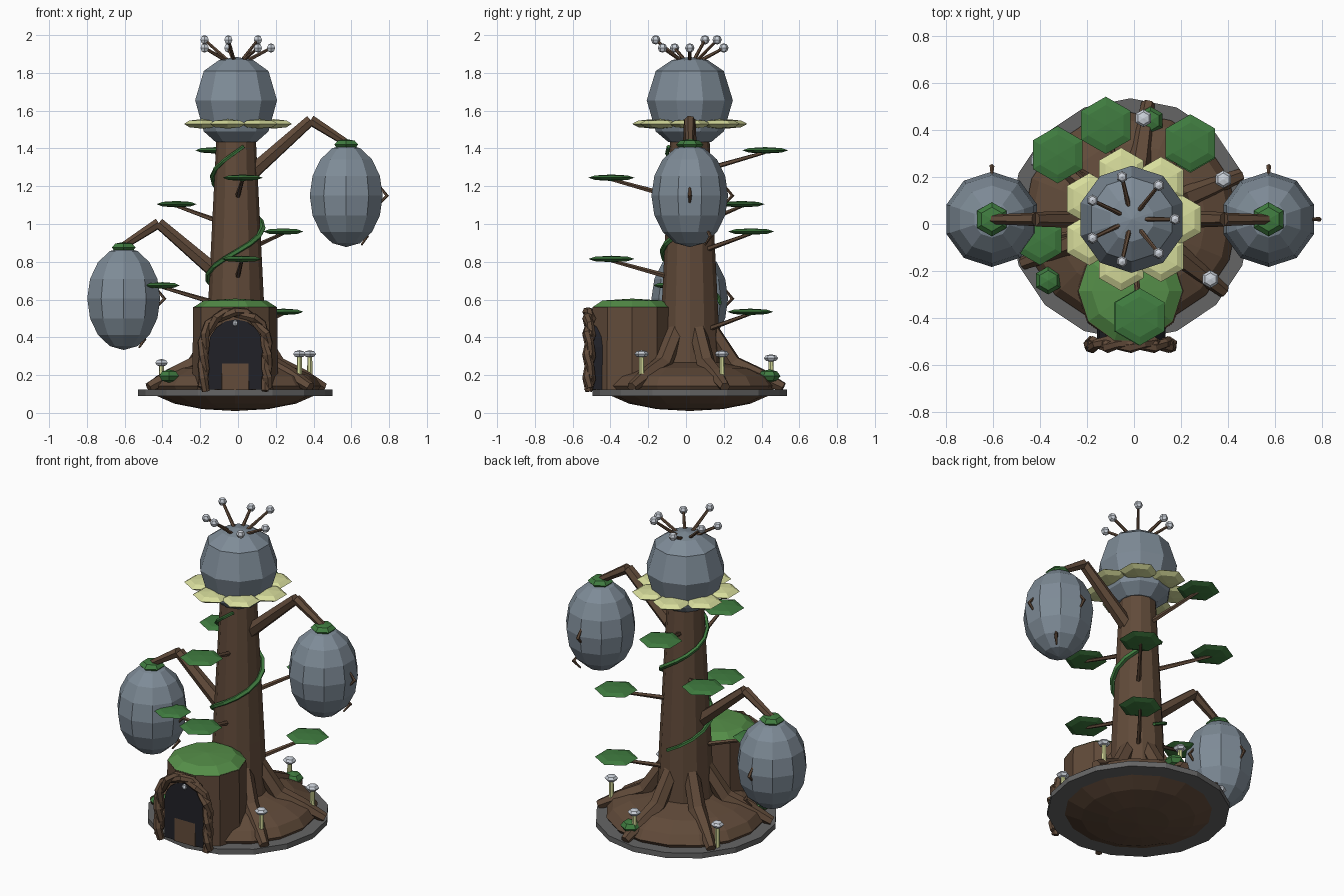
import bpy, bmesh
from math import sin, cos, pi, radians, atan2
from mathutils import Vector, Matrix

if "Cube" in bpy.data.objects:
    bpy.data.objects.remove(bpy.data.objects["Cube"])

CX, CY = -0.01, 0.02   # plant axis


def material(name, r, g, b):
    m = bpy.data.materials.new(name)
    m.diffuse_color = (r, g, b, 1)
    m.use_nodes = True
    m.node_tree.nodes["Principled BSDF"].inputs["Base Color"].default_value = m.diffuse_color
    return m


BROWN = material("bark", 0.12, 0.07, 0.042)
GREEN = material("leaf_green", 0.05, 0.2, 0.05)
ROOF = material("moss_green", 0.09, 0.27, 0.065)
YELLOW = material("petal_yellow", 0.68, 0.72, 0.33)
BLUE = material("bulb_grey", 0.21, 0.26, 0.31)
WHITE = material("pale_cap", 0.6, 0.64, 0.7)
DARK = material("door_dark", 0.015, 0.015, 0.02)
STONE = material("stone_rim", 0.13, 0.13, 0.13)


def finish(name, bm, mat):
    bmesh.ops.recalc_face_normals(bm, faces=bm.faces)
    me = bpy.data.meshes.new(name)
    bm.to_mesh(me)
    bm.free()
    me.materials.append(mat)
    ob = bpy.data.objects.new(name, me)
    bpy.context.collection.objects.link(ob)
    return ob


def skin(bm, rings):
    """Bridge equal-length vertex rings and cap both ends."""
    n = len(rings[0])
    for a, b in zip(rings, rings[1:]):
        for i in range(n):
            j = (i + 1) % n
            bm.faces.new((a[i], a[j], b[j], b[i]))
    bm.faces.new(rings[0][::-1])
    bm.faces.new(rings[-1])


def lathe(name, center, profile, n, mat, phase=pi / 2):
    bm = bmesh.new()
    c = Vector(center)
    rings = [[bm.verts.new(c + Vector((max(r, 0.0005) * cos(phase + 2 * pi * i / n),
                                       max(r, 0.0005) * sin(phase + 2 * pi * i / n), z)))
              for i in range(n)] for r, z in profile]
    skin(bm, rings)
    return finish(name, bm, mat)


def ellipsoid(name, center, r, rz, n, rings, mat):
    lat = [-pi / 2 + pi * k / rings for k in range(rings + 1)]
    return lathe(name, center, [(r * cos(a), rz * sin(a)) for a in lat], n, mat)


def tube(name, pts, radii, mat, n=6):
    bm = bmesh.new()
    pts = [Vector(p) for p in pts]
    rings, side = [], None
    for i, p in enumerate(pts):
        t = (pts[min(i + 1, len(pts) - 1)] - pts[max(i - 1, 0)]).normalized()
        if side is None:
            side = t.orthogonal()
        side = (side - t * side.dot(t)).normalized()
        up = t.cross(side)
        rings.append([bm.verts.new(p + radii[i] * (side * cos(2 * pi * k / n) + up * sin(2 * pi * k / n)))
                      for k in range(n)])
    skin(bm, rings)
    return finish(name, bm, mat)


def polar(r, a, z):
    return (CX + r * cos(a), CY + r * sin(a), z)


# Ground: rim disc, earth mound
lathe("ground_rim", (-0.015, CY, 0), [(0.515, 0.09), (0.515, 0.123)], 16, STONE)
ellipsoid("earth_mound", (-0.015, CY, 0.143), 0.455, 0.133, 16, 8, BROWN)

# Trunk and roots
lathe("trunk", (CX, CY, 0), [(0.165, 0.2), (0.147, 0.6), (0.105, 1.44)], 12, BROWN)
for k in range(6):
    a = radians(22 + 60 * k)
    if k == 4:      # hidden behind the doorway
        continue
    tube(f"root_{k}", [polar(0.1, a, 0.46), polar(0.23, a, 0.26), polar(0.37, a, 0.2), polar(0.5, a, 0.135)],
         [0.045, 0.05, 0.042, 0.028], BROWN)

# Crown flower: bulb, petals, stamens
lathe("crown_bulb", (CX, CY, 0), [(0.0, 1.42), (0.115, 1.435), (0.18, 1.49), (0.228, 1.655),
                                 (0.18, 1.81), (0.095, 1.868), (0.0, 1.885)], 10, BLUE)
for k in range(7):
    a = 2 * pi * k / 7
    ellipsoid(f"petal_{k}", polar(0.2, a, 1.53), 0.11, 0.025, 6, 4, YELLOW)
    tip = polar(0.185, a, 1.932 if k % 2 == 0 else 1.975)
    tube(f"stamen_{k}", [polar(0.03, a, 1.85), tip], [0.011, 0.008], BROWN)
    ellipsoid(f"stamen_tip_{k}", tip, 0.025, 0.025, 6, 4, WHITE)

# Hanging pods with branches, caps and thorns
for side, x, top, elbow, start in (("right", 0.573, 1.42, (0.385, 1.55), (0.06, 1.26)),
                                   ("left", -0.605, 0.875, (-0.42, 1.005), (-0.1, 0.73))):
    zc = top - 0.27
    ellipsoid(f"{side}_pod", (x, CY, zc), 0.203, 0.272, 10, 8, BLUE)
    ellipsoid(f"{side}_pod_cap", (x, CY, top), 0.073, 0.03, 6, 4, GREEN)
    e = (elbow[0], CY, elbow[1])
    tube(f"{side}_branch", [(start[0], CY, start[1]), e], [0.043, 0.031], BROWN)
    tube(f"{side}_branch_tip", [e, (x, CY, top + 0.01)], [0.029, 0.021], BROWN)
    for j, (a, r, z) in enumerate(((0, 0.19, 0), (pi / 2, 0.2, 0), (pi / 4, 0.13, -0.215))):
        d = Vector((cos(a), sin(a), 0))
        c = Vector((x, CY, zc + z))
        tube(f"{side}_thorn_{j}", [c + d * (r - 0.01) + Vector((0, 0, 0.045)), c + d * (r + 0.025),
                                   c + d * (r - 0.015) - Vector((0, 0, 0.045))], [0.006, 0.011, 0.005], BROWN, 5)

# Leaves on twigs
leaves = [(-0.12, 0.42, 1.39, 0.122), (0.025, -0.395, 1.245, 0.122), (-0.325, 0.295, 1.105, 0.122),
          (0.24, 0.345, 0.96, 0.122), (0.02, -0.395, 0.815, 0.122), (-0.4, -0.07, 0.675, 0.105),
          (0.24, 0.34, 0.535, 0.122)]
for k, (x, y, z, r) in enumerate(leaves):
    ellipsoid(f"leaf_{k}", (x, y, z), r, 0.017, 6, 4, GREEN)
    a = atan2(y - CY, x - CX)
    tube(f"leaf_twig_{k}", [polar(0.09, a, z - 0.1), (x, y, z - 0.01)], [0.015, 0.009], BROWN, 5)

# Climbing vine
path = []
for k in range(22):
    t = k / 21
    z = 1.41 - 0.83 * t
    path.append(polar(0.172 - 0.05 * (z - 0.2) + 0.008, radians(-70 - 565 * t), z))
tube("climbing_vine", path, [0.016 - 0.006 * abs(2 * k / 21 - 1) for k in range(22)], GREEN, 5)

# Doorway stump with moss roof
DY = -0.285
lathe("stump_house", (-0.015, DY, 0), [(0.228, 0.12), (0.222, 0.56)], 10, BROWN, 0)
lathe("moss_roof", (-0.015, DY, 0), [(0.2, 0.53), (0.223, 0.558), (0.165, 0.595), (0.0, 0.605)], 10, ROOF, 0)


def arch(r, base, spring, n):
    """Points of an arch outline, left foot to right foot."""
    pts = [(-r, base + (spring - base) * i / 4) for i in range(4)]
    pts += [(r * cos(pi - pi * i / n), spring + r * sin(pi - pi * i / n)) for i in range(n + 1)]
    return pts + [(r, base + (spring - base) * i / 4) for i in (3, 2, 1, 0)]


bm = bmesh.new()
outline = arch(0.145, 0.125, 0.35, 8)
skin(bm, [[bm.verts.new((x - 0.012, y, z)) for x, z in outline] for y in (-0.5, -0.42)])
finish("door", bm, DARK)
ellipsoid("door_lamp", (-0.015, -0.505, 0.475), 0.015, 0.018, 6, 4, WHITE)

# Twisted door frame: two wound stems with knots
frame = arch(0.168, 0.125, 0.365, 10)
for s in (0, 1):
    pts, rad = [], []
    for i, (x, z) in enumerate(frame):
        w = i * 1.6 + s * pi
        f = 1 + 0.07 * cos(w)
        pts.append((-0.015 + x * f, -0.513 + 0.012 * sin(w), z + 0.01 * cos(w)))
        rad.append(0.021 + 0.004 * (i % 2))
    tube(f"door_frame_stem_{s}", pts, rad, BROWN)
for i, (x, z) in enumerate(frame[1:-1:2]):
    ellipsoid(f"door_frame_knot_{i}", (x - 0.015, -0.513, z), 0.03, 0.025, 6, 4, BROWN)

# Mushrooms and small ground bushes
for k, (x, y, z) in enumerate([(0.04, 0.45, 0.29), (0.38, 0.19, 0.312), (0.325, -0.235, 0.312), (-0.405, 0.27, 0.265)]):
    tube(f"mushroom_stem_{k}", [(x, y, z - 0.14), (x, y, z)], [0.015, 0.013], YELLOW)
    ellipsoid(f"mushroom_cap_{k}", (x, y, z), 0.038, 0.02, 6, 4, WHITE)
for k, (x, y) in enumerate([(-0.365, -0.24), (0.07, 0.44)]):
    ellipsoid(f"bush_{k}", (x, y, 0.195), 0.06, 0.035, 6, 4, GREEN)
